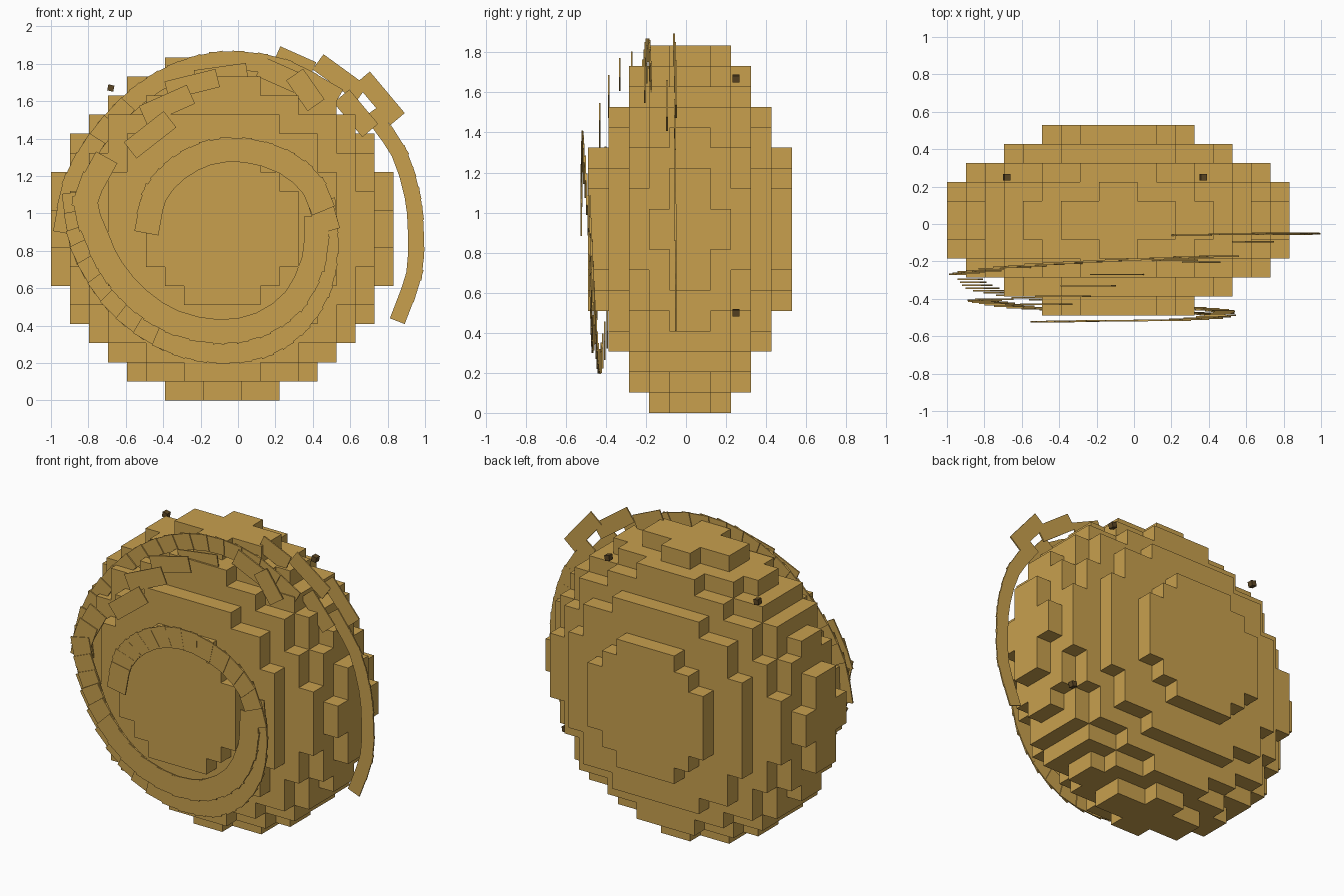
import bpy, bmesh, math
from mathutils import Vector, Matrix

V = 1.833 / 18                       # block size
C = Vector((-0.084, 0.02, 0.9165))   # centre of the blocky body


def material(name, rgb):
    m = bpy.data.materials.new(name)
    m.diffuse_color = (*rgb, 1)
    return m


GOLD = material("gold", (0.578, 0.352, 0.076))
DARK = material("dark_brown", (0.107, 0.063, 0.018))


def finish(bm, name, mat):
    me = bpy.data.meshes.new(name)
    bm.to_mesh(me)
    bm.free()
    me.materials.append(mat)
    ob = bpy.data.objects.new(name, me)
    bpy.context.collection.objects.link(ob)
    return ob


def box(bm, centre, size, tilt=0.0):
    """Box tilted around the y axis."""
    mat = (Matrix.Translation(centre) @ Matrix.Rotation(tilt, 4, 'Y')
           @ Matrix.Diagonal((*size, 1)))
    bmesh.ops.create_cube(bm, size=1, matrix=mat)


# Body: flattened ball of blocks, keeping only the exposed block sides
def filled(i, j, k):
    x, y, z = i + 0.5, j + 0.5, k + 0.5
    return (x / 9) ** 2 + (y / 5) ** 2 + (z / 9) ** 2 < 1


def build_body():
    bm = bmesh.new()
    for i in range(-9, 9):
        for j in range(-5, 5):
            for k in range(-9, 9):
                if not filled(i, j, k):
                    continue
                mid = Vector((i + 0.5, j + 0.5, k + 0.5))
                for axis in range(3):
                    for s in (-1, 1):
                        n = Vector((0, 0, 0))
                        n[axis] = s
                        if filled(i + int(n.x), j + int(n.y), k + int(n.z)):
                            continue
                        u = Vector((0, 0, 0))
                        u[(axis + 1) % 3] = 0.5
                        w = n.cross(u)
                        f = mid + n * 0.5
                        ring = (f - u - w, f + u - w, f + u + w, f - u + w)
                        bm.faces.new([bm.verts.new(C + p * V) for p in ring])
    bmesh.ops.remove_doubles(bm, verts=bm.verts, dist=1e-4)
    return finish(bm, "blocky_body", GOLD)


build_body()


# Ribbons: overlapping thin plates laid along a smooth path
def spline(pts, t):
    i = min(int(t), len(pts) - 2)
    f = t - i
    a, b, c, d = (Vector(pts[max(0, min(len(pts) - 1, i + o))])
                  for o in (-1, 0, 1, 2))
    return 0.5 * (2 * b + (c - a) * f + (2 * a - 5 * b + 4 * c - d) * f ** 2
                  + (3 * b - a - 3 * c + d) * f ** 3)


def ribbon(name, pts, width, length=0.19, per=2):
    bm = bmesh.new()
    count = (len(pts) - 1) * per
    for n in range(count):
        t = (n + 0.5) / per
        p = spline(pts, t)
        d = spline(pts, t + 0.1) - spline(pts, t - 0.1)
        box(bm, p, (length, 0.008, width), math.atan2(-d.z, d.x))
    return finish(bm, name, GOLD)


ribbon("outer_right_ribbon", [
    (0.87, -0.05, 0.47), (0.94, -0.051, 0.68), (0.95, -0.052, 0.90),
    (0.93, -0.053, 1.10), (0.86, -0.054, 1.32), (0.74, -0.056, 1.50)],
    0.085, 0.18)

ribbon("outer_top_ribbon", [
    (0.50, -0.172, 1.64), (0.25, -0.18, 1.77), (0.0, -0.19, 1.815),
    (-0.22, -0.20, 1.79), (-0.43, -0.212, 1.70), (-0.61, -0.226, 1.56),
    (-0.77, -0.245, 1.37), (-0.88, -0.26, 1.17), (-0.93, -0.272, 0.95)],
    0.10, 0.19)

ribbon("middle_ribbon", [
    (-0.88, -0.29, 1.05), (-0.85, -0.32, 0.87), (-0.79, -0.35, 0.72),
    (-0.67, -0.375, 0.54), (-0.50, -0.40, 0.39), (-0.30, -0.42, 0.29),
    (-0.08, -0.43, 0.255), (0.14, -0.44, 0.29), (0.32, -0.45, 0.41),
    (0.44, -0.46, 0.60), (0.48, -0.47, 0.82), (0.47, -0.48, 1.02)],
    0.11, 0.19)

ribbon("front_ribbon", [
    (0.47, -0.485, 0.95), (0.40, -0.50, 1.14), (0.25, -0.512, 1.27),
    (0.04, -0.516, 1.335), (-0.16, -0.518, 1.32), (-0.33, -0.52, 1.23),
    (-0.44, -0.522, 1.10), (-0.48, -0.524, 0.95)],
    0.13, 0.17)

ribbon("inner_ribbon", [
    (-0.73, -0.40, 1.25), (-0.81, -0.41, 1.06), (-0.75, -0.42, 0.86),
    (-0.67, -0.435, 0.70), (-0.53, -0.45, 0.54), (-0.34, -0.46, 0.42),
    (-0.10, -0.466, 0.37), (0.12, -0.47, 0.41), (0.30, -0.475, 0.54),
    (0.40, -0.48, 0.74), (0.42, -0.485, 0.92)],
    0.13, 0.19)

# Loose plates: x, y, z, length, width, tilt in degrees
bm = bmesh.new()
for x, y, z, l, w, a in (
        (0.76, -0.05, 1.615, 0.29, 0.10, 50), (0.545, -0.055, 1.725, 0.29, 0.10, 36),
        (0.30, -0.06, 1.80, 0.21, 0.11, 24), (0.63, -0.095, 1.535, 0.24, 0.11, 50),
        (0.22, -0.195, 1.74, 0.22, 0.11, 24), (0.36, -0.205, 1.66, 0.20, 0.11, 55),
        (-0.09, -0.27, 1.74, 0.28, 0.09, -8),
        (-0.245, -0.33, 1.69, 0.28, 0.10, -14),
        (-0.38, -0.385, 1.58, 0.28, 0.11, -24),
        (-0.47, -0.43, 1.42, 0.27, 0.11, -38)):
    box(bm, (x, y, z), (l, 0.008, w), math.radians(a))
finish(bm, "loose_plates", GOLD)

# Tiny dark cubes beside the body
bm = bmesh.new()
for x, z in ((-0.68, 1.67), (0.37, 1.67), (0.67, 0.50)):
    box(bm, (x, 0.25, z), (0.033, 0.035, 0.033), math.radians(12))
finish(bm, "small_cubes", DARK)
